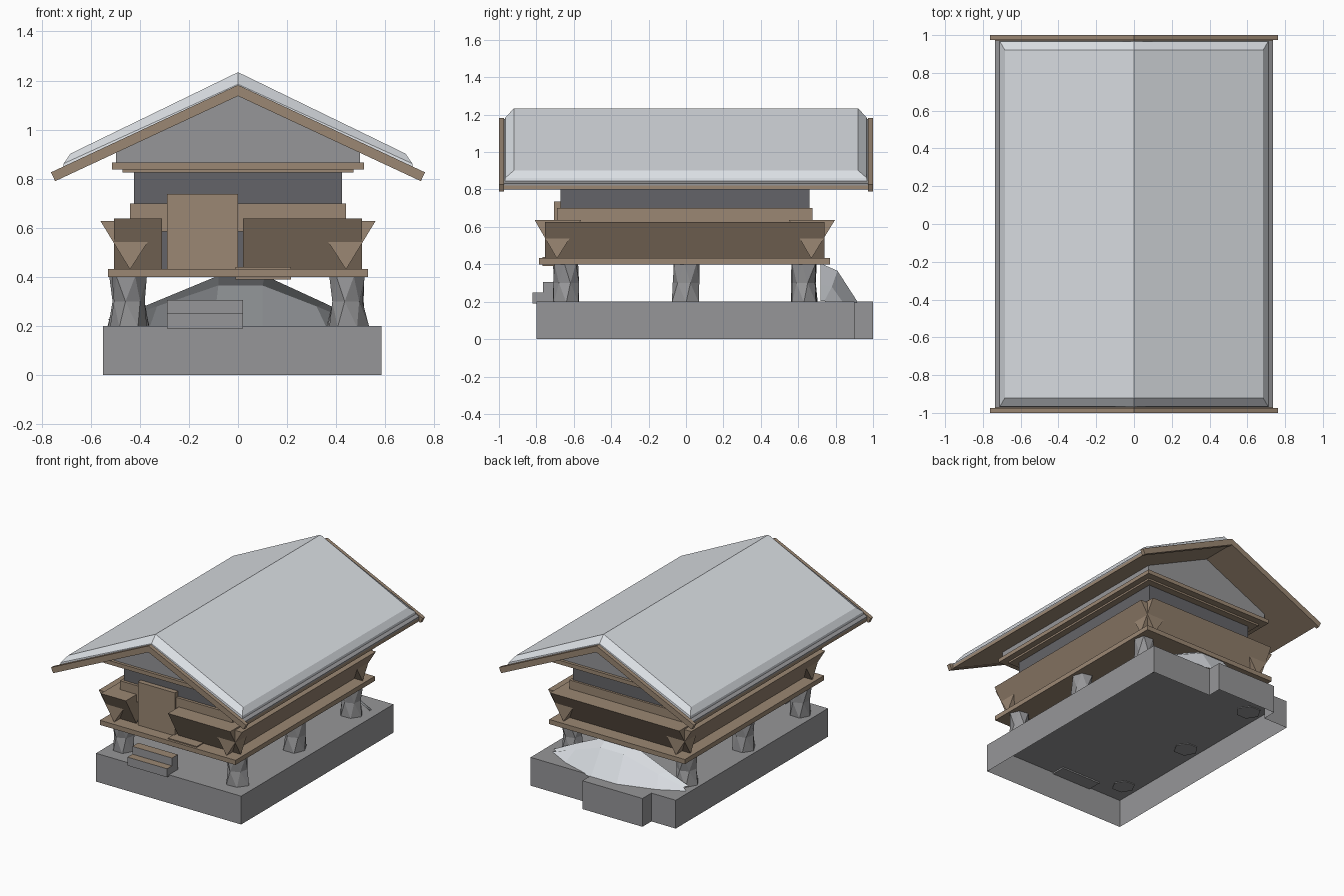
import bpy, bmesh, math, random
from mathutils import Vector

random.seed(4)
cube = bpy.data.objects.get("Cube")
if cube:
    bpy.data.objects.remove(cube, do_unlink=True)


def material(name, rgb):
    """Flat material from sRGB bytes, stored as linear values."""
    lin = [((c / 255 + 0.055) / 1.055) ** 2.4 for c in rgb] + [1]
    m = bpy.data.materials.new(name)
    m.use_nodes = True
    m.diffuse_color = lin
    m.node_tree.nodes["Principled BSDF"].inputs["Base Color"].default_value = lin
    return m


WOOD = material("brown wood", (155, 135, 115))
STONE = material("grey stone", (150, 150, 152))
WALL = material("dark grey wall", (100, 100, 104))
SNOW = material("snow white", (219, 223, 228))


def finish(name, bm, *mats, recalc=True):
    if recalc:
        bmesh.ops.recalc_face_normals(bm, faces=bm.faces)
    mesh = bpy.data.meshes.new(name)
    bm.to_mesh(mesh)
    bm.free()
    obj = bpy.data.objects.new(name, mesh)
    bpy.context.collection.objects.link(obj)
    for m in mats:
        mesh.materials.append(m)
    return obj


def loft(name, rings, *mats, caps=True):
    """Join closed rings of points with quads and cap both ends."""
    bm = bmesh.new()
    rows = [[bm.verts.new(p) for p in r] for r in rings]
    n = len(rows[0])
    for a, b in zip(rows, rows[1:]):
        for i in range(n):
            j = (i + 1) % n
            bm.faces.new((a[i], a[j], b[j], b[i]))
    if caps:
        bm.faces.new(rows[0])
        bm.faces.new(rows[-1])
    return finish(name, bm, *mats)


def box(name, x, y, z, *mats):
    rings = [[(x[0], y[0], h), (x[1], y[0], h), (x[1], y[1], h), (x[0], y[1], h)] for h in z]
    return loft(name, rings, *mats)


def prism_y(name, profile, y0, y1, *mats):
    return loft(name, [[(x, y, z) for x, z in profile] for y in (y0, y1)], *mats)


def prism_x(name, profile, x0, x1, *mats):
    return loft(name, [[(x, y, z) for y, z in profile] for x in (x0, x1)], *mats)


def chevron(half, ridge, slope, thick):
    """Profile of a gabled sheet."""
    drop = half * slope
    return [(-half, ridge - drop), (0, ridge), (half, ridge - drop),
            (half, ridge - drop - thick), (0, ridge - thick), (-half, ridge - drop - thick)]


def open_bottom(obj):
    bm = bmesh.new()
    bm.from_mesh(obj.data)
    low = [f for f in bm.faces if f.normal.z < -0.9]
    bmesh.ops.delete(bm, geom=low, context='FACES_ONLY')
    bm.to_mesh(obj.data)
    bm.free()


# Hollow plinth with a projecting block at the back
outline = [(-0.55, -0.8), (0.585, -0.8), (0.585, 0.9), (0.11, 0.9),
           (0.11, 1.0), (-0.36, 1.0), (-0.36, 0.9), (-0.55, 0.9)]
plinth = loft("plinth", [[(x, y, z) for x, y in outline] for z in (0, 0.2)], STONE)
open_bottom(plinth)

# Entrance steps: stone blocks with wooden treads
for name, y0, top in (("lower_step", -0.82, 0.25), ("upper_step", -0.765, 0.305)):
    step = box(name, (-0.29, 0.02), (y0, -0.7), (0.19, top), STONE, WOOD)
    for p in step.data.polygons:
        p.material_index = int(p.normal.z > 0.9)

# Rough twisted posts
for sx in (-1, 1):
    for row, y in (("front", -0.64), ("middle", 0), ("back", 0.63)):
        rings = []
        for z, r, twist in ((0.195, 0.08, 0), (0.3, 0.066, 0.35), (0.402, 0.072, 0.9)):
            rings.append([])
            for i in range(6):
                a = i * math.pi / 3 + twist
                q = r * random.uniform(0.9, 1.1)
                rings[-1].append((sx * 0.447 + q * math.cos(a), y + q * math.sin(a), z))
        post = loft(f"{row}_{'left' if sx > 0 else 'right'}_post", rings, STONE)
        bm = bmesh.new()
        bm.from_mesh(post.data)
        bmesh.ops.triangulate(bm, faces=[f for f in bm.faces if len(f.verts) == 4])
        bm.to_mesh(post.data)
        bm.free()

# Deck and loose plank
box("deck", (-0.53, 0.53), (-0.785, 0.77), (0.4, 0.433), WOOD)
box("entrance_plank", (-0.01, 0.215), (-0.768, -0.66), (0.39, 0.44), WOOD)

# Wedge shaped parapets leaning outward
for sx, name in ((1, "left"), (-1, "right")):
    prism_y(name + "_parapet", [(sx * 0.44, 0.43), (sx * 0.56, 0.627), (sx * 0.313, 0.627)],
            -0.755, 0.74, WOOD)
front = [(-0.69, 0.43), (-0.81, 0.638), (-0.56, 0.638)]
prism_x("front_right_parapet", front, -0.505, -0.31, WOOD)
prism_x("front_left_parapet", front, 0.02, 0.505, WOOD)
prism_x("back_parapet", [(0.67, 0.43), (0.797, 0.638), (0.55, 0.638)], -0.505, 0.505, WOOD)

# Body, wooden band and door
box("walls", (-0.423, 0.423), (-0.67, 0.66), (0.43, 0.83), WALL)
box("wall_band", (-0.44, 0.44), (-0.69, 0.675), (0.585, 0.7), WOOD)
box("door", (-0.29, 0), (-0.705, -0.66), (0.43, 0.737), WOOD)

# Stepped beams and gable block under the roof
box("lower_beam", (-0.47, 0.47), (-0.72, 0.71), (0.825, 0.842), WOOD)
box("upper_beam", (-0.513, 0.513), (-0.77, 0.76), (0.838, 0.866), WOOD)
prism_y("gable", [(-0.498, 0.86), (0.498, 0.86), (0.498, 0.915), (0, 1.147), (-0.498, 0.915)],
        -0.75, 0.74, STONE)

# Roof boards, grey covering and bargeboards
prism_y("roof_boards", chevron(0.735, 1.165, 0.467, 0.022), -0.975, 0.975, WOOD)
prism_y("roof_covering", chevron(0.735, 1.176, 0.467, 0.011), -0.972, 0.972, STONE)
barge = [(-0.762, 0.826), (0, 1.182), (0.762, 0.826), (0.745, 0.79), (0, 1.137), (-0.745, 0.79)]
prism_y("front_bargeboard", barge, -1.0, -0.973, WOOD)
prism_y("back_bargeboard", barge, 0.973, 1.0, WOOD)

# Snow blanket with bevelled rim
rings = []
for hx, hy, eave, ridge in ((0.712, 0.968, 0.845, 1.172), (0.71, 0.966, 0.862, 1.185),
                            (0.683, 0.92, 0.902, 1.234)):
    rings.append([(-hx, -hy, eave), (0, -hy, ridge), (hx, -hy, eave),
                  (hx, hy, eave), (0, hy, ridge), (-hx, hy, eave)])
bm = bmesh.new()
rows = [[bm.verts.new(p) for p in r] for r in rings]
for a, b in zip(rows, rows[1:]):
    for i in range(6):
        j = (i + 1) % 6
        bm.faces.new((a[i], a[j], b[j], b[i]))
for r in (rows[0], rows[-1]):
    bm.faces.new((r[0], r[1], r[4], r[5]))
    bm.faces.new((r[1], r[2], r[3], r[4]))
finish("roof_snow", bm, SNOW)

# Snow drift at the back, open towards the posts
crest = [(-0.53, 0.72, 0.225), (-0.37, 0.72, 0.285), (-0.08, 0.72, 0.405),
         (0.11, 0.72, 0.405), (0.36, 0.72, 0.29), (0.53, 0.72, 0.205)]
middle = [(-0.5, 0.74, 0.22), (-0.33, 0.78, 0.28), (-0.08, 0.81, 0.365),
          (0.1, 0.81, 0.365), (0.32, 0.78, 0.28), (0.5, 0.74, 0.205)]
foot = [(-0.53, 0.75, 0.195), (-0.36, 0.84, 0.195), (-0.1, 0.92, 0.195),
        (0.1, 0.92, 0.195), (0.36, 0.84, 0.195), (0.53, 0.75, 0.195)]
bm = bmesh.new()
rows = [[bm.verts.new(p) for p in r] for r in (crest, middle, foot)]
for a, b in zip(rows, rows[1:]):
    for i in range(5):
        bm.faces.new((a[i], b[i], b[i + 1], a[i + 1]))
bm.normal_update()
for f in bm.faces:
    if f.normal.dot(Vector((0, 0.5, 1))) < 0:
        f.normal_flip()
finish("snow_drift", bm, SNOW, recalc=False)
